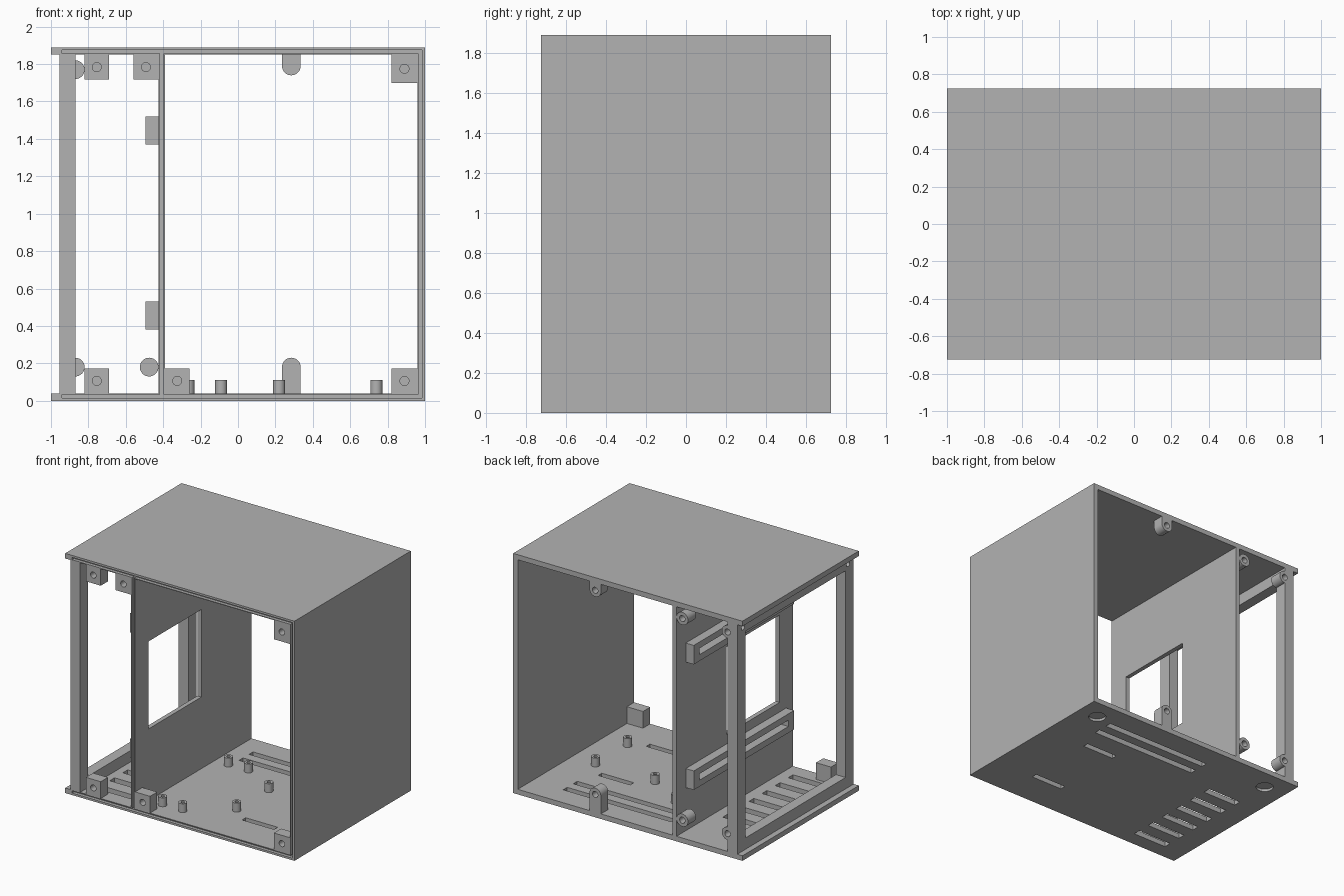
import bpy, bmesh, math
from mathutils import Matrix

if "Cube" in bpy.data.objects:
    bpy.data.objects.remove(bpy.data.objects["Cube"], do_unlink=True)

grey = bpy.data.materials.new("plain grey")
grey.use_nodes = True
grey.diffuse_color = (0.45, 0.45, 0.45, 1)
grey.node_tree.nodes["Principled BSDF"].inputs["Base Color"].default_value = (0.45, 0.45, 0.45, 1)

HALF_Y, HEIGHT, WALL = 0.725, 1.89, 0.04
FLOOR, CEIL = WALL, HEIGHT - WALL
DIV_L, DIV_R = -0.425, -0.39


def finish(name, bm):
    bmesh.ops.recalc_face_normals(bm, faces=bm.faces)
    mesh = bpy.data.meshes.new(name)
    bm.to_mesh(mesh)
    bm.free()
    obj = bpy.data.objects.new(name, mesh)
    bpy.context.collection.objects.link(obj)
    mesh.materials.append(grey)
    return obj


def box(name, xs, ys, zs):
    bm = bmesh.new()
    bmesh.ops.create_cube(bm, size=1)
    for v in bm.verts:
        for i, (lo, hi) in enumerate((xs, ys, zs)):
            v.co[i] = hi if v.co[i] > 0 else lo
    return finish(name, bm)


def rod(name, centre, radius, length, axis="Z"):
    bm = bmesh.new()
    bmesh.ops.create_cone(bm, cap_ends=True, segments=32, radius1=radius,
                          radius2=radius, depth=length)
    turn = {"Z": Matrix(), "Y": Matrix.Rotation(math.pi / 2, 4, "X"),
            "X": Matrix.Rotation(math.pi / 2, 4, "Y")}[axis]
    bm.transform(Matrix.Translation(centre) @ turn)
    return finish(name, bm)


def activate(obj):
    bpy.ops.object.select_all(action="DESELECT")
    obj.select_set(True)
    bpy.context.view_layer.objects.active = obj


def cut(obj, cutter):
    cutter.hide_render = True
    mod = obj.modifiers.new("cut", "BOOLEAN")
    mod.operation, mod.solver, mod.object = "DIFFERENCE", "EXACT", cutter
    activate(obj)
    bpy.ops.object.modifier_apply(modifier=mod.name)
    bpy.data.objects.remove(cutter, do_unlink=True)


def smooth(obj):
    activate(obj)
    bpy.ops.object.shade_smooth_by_angle(angle=math.radians(30))


# Outer shell and divider
FULL = (-HALF_Y, HALF_Y)
bottom = box("bottom_panel", (-1, 1), FULL, (0, FLOOR))
top = box("top_panel", (-1, 1), FULL, (CEIL, HEIGHT))
side = box("side_wall", (1 - WALL, 1), FULL, (FLOOR, CEIL))
divider = box("divider", (DIV_L, DIV_R), FULL, (FLOOR, CEIL))
cut(divider, box("window", (-0.5, -0.3), (-0.56, 0.1), (0.605, 1.295)))

# Seating groove around the front edge
GROOVE_Y = (-0.8, -0.7)
LOW, HIGH = (0.016, 0.034), (HEIGHT - 0.034, HEIGHT - 0.016)
RIGHT, MID = (0.966, 0.984), (-0.417, -0.398)
cut(bottom, box("groove", (-0.94, 0.984), GROOVE_Y, LOW))
cut(top, box("groove", (-0.94, 0.984), GROOVE_Y, HIGH))
for panel, xs in ((bottom, RIGHT), (top, RIGHT), (side, RIGHT),
                  (bottom, MID), (top, MID), (divider, MID)):
    cut(panel, box("groove", xs, GROOVE_Y, (LOW[1] - 0.01, HIGH[0] + 0.01)))


# Cable slots, vents and foot recesses in the bottom panel
def floor_slot(x0, x1, y, width):
    cut(bottom, box("slot", (x0, x1), (y - width / 2, y + width / 2), (-0.1, 0.1)))


for y in (0.52, 0.395):
    floor_slot(-0.25, 0.69, y, 0.05)
for y in (0.18, -0.42):
    floor_slot(0.345, 0.625, y, 0.045)
for i in range(6):
    floor_slot(-0.81, -0.51, 0.24 - 0.163 * i, 0.06)
for x in (0.83, -0.81):
    cut(bottom, rod("recess", (x, 0.56, 0), 0.065, 0.04))

# Open side frame with corner screw holes
FRAME_X = (-0.955, -0.87)
frame = box("side_frame", FRAME_X, FULL, (FLOOR, CEIL))
cut(frame, box("opening", (-1.1, -0.8), (-0.625, 0.625), (0.13, HEIGHT - 0.13)))
for y in (-0.655, 0.655):
    for z in (0.088, HEIGHT - 0.088):
        cut(frame, rod("hole", (FRAME_X[0], y, z), 0.02, 0.1, "X"))

# Front screw blocks
blocks = [(-0.82, -0.69, True), (-0.56, DIV_L, True), (0.82, 0.96, True),
          (-0.82, -0.69, False), (DIV_R, -0.26, False), (0.82, 0.96, False)]
for x0, x1, upper in blocks:
    size = 0.15 if upper and x0 > 0 else 0.132
    zs = (CEIL - size, CEIL) if upper else (FLOOR, FLOOR + size)
    block = box("front_screw_block", (x0, x1), (-HALF_Y, -HALF_Y + 0.09), zs)
    z = CEIL - size / 2 if upper else FLOOR + size / 2
    cut(block, rod("hole", ((x0 + x1) / 2, -HALF_Y, z), 0.024, 0.12, "Y"))
    smooth(block)

# Rear rounded tabs
TAB_X, TAB_R, TAB_D = 0.285, 0.05, 0.09
for base, z in ((FLOOR, 0.18), (CEIL, 1.79)):
    flip = 1 if z > base else -1
    outline = [(TAB_X + TAB_R, base)]
    for i in range(17):
        a = math.pi * i / 16
        outline.append((TAB_X + TAB_R * math.cos(a), z + flip * TAB_R * math.sin(a)))
    outline.append((TAB_X - TAB_R, base))
    bm = bmesh.new()
    face = bm.faces.new([bm.verts.new((x, HALF_Y, h)) for x, h in outline])
    made = bmesh.ops.extrude_face_region(bm, geom=[face])["geom"]
    bmesh.ops.translate(bm, vec=(0, -TAB_D, 0),
                        verts=[g for g in made if isinstance(g, bmesh.types.BMVert)])
    tab = finish("rear_tab", bm)
    cut(tab, rod("hole", (TAB_X, HALF_Y, z), 0.024, 0.12, "Y"))
    smooth(tab)

# Rear round screw bosses
for x in (-0.475, -0.87):
    for z in (0.18, 1.77):
        boss = rod("rear_boss", (x, HALF_Y - 0.05, z), 0.05, 0.1, "Y")
        cut(boss, rod("hole", (x, HALF_Y, z), 0.024, 0.12, "Y"))
        smooth(boss)
        if x < -0.8:
            cut(frame, rod("hole", (x, HALF_Y, z), 0.024, 0.12, "Y"))
smooth(frame)

# Slotted rails on the divider
for z in (0.455, 1.445):
    rail = box("slotted_rail", (-0.495, DIV_L), (-0.64, 0.61), (z - 0.075, z + 0.075))
    cut(rail, box("slot", (-0.6, DIV_L - 0.005), (-0.57, 0.54), (z - 0.025, z + 0.025)))

# Board standoffs on the floor
spots = [(x, y) for x in (-0.265, -0.09) for y in (0.26, -0.56)]
spots += [(x, y) for x in (0.22, 0.74) for y in (0.07, -0.33)]
for x, y in spots:
    post = rod("standoff", (x, y, 0.075), 0.032, 0.07)
    cut(post, rod("hole", (x, y, 0.11), 0.014, 0.09))
    smooth(post)
